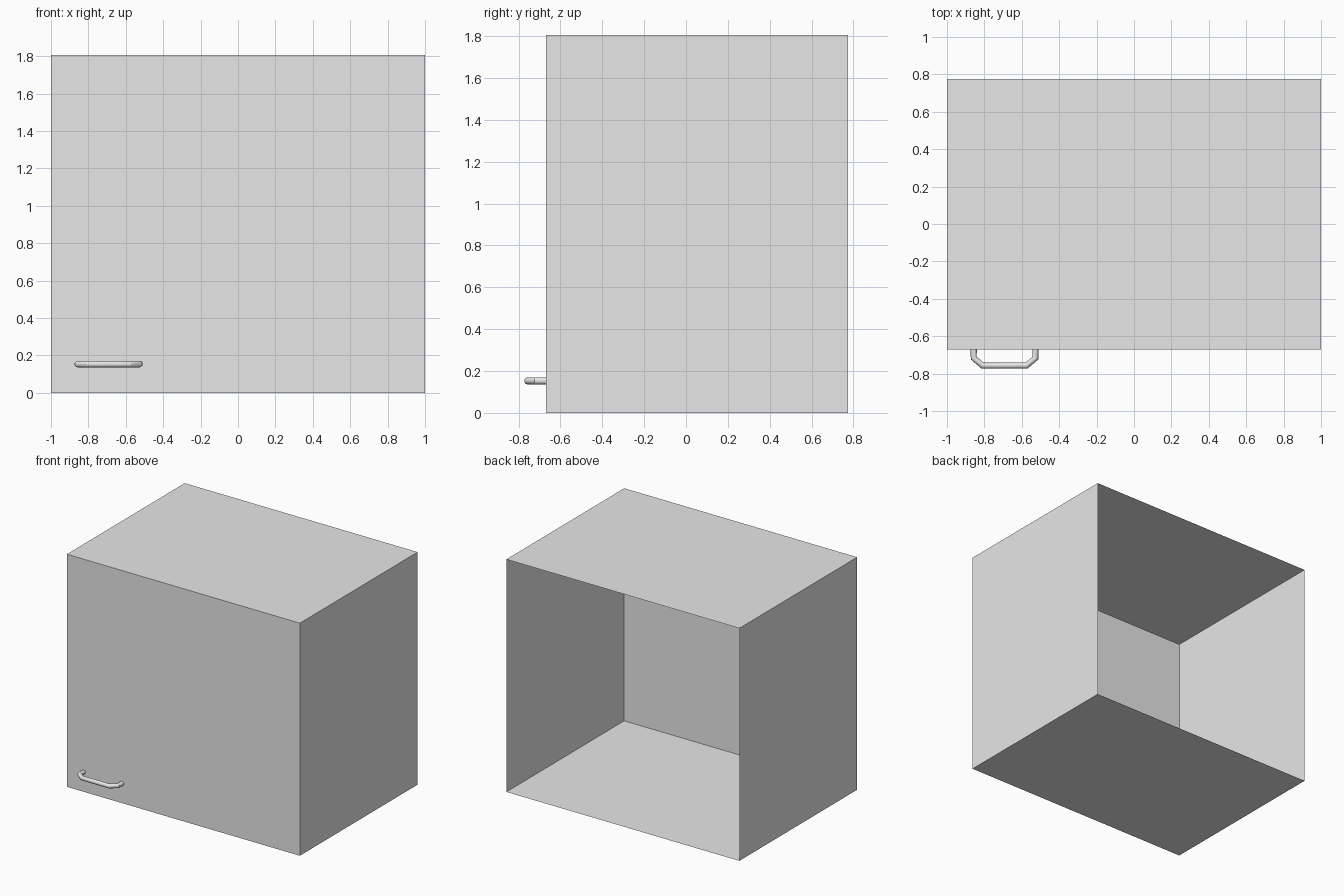
import bpy, bmesh
from mathutils import Vector

if "Cube" in bpy.data.objects:
    bpy.data.objects.remove(bpy.data.objects["Cube"])

grey = bpy.data.materials.new("light grey")
grey.diffuse_color = (0.8, 0.8, 0.8, 1)
grey.use_nodes = True
grey.node_tree.nodes["Principled BSDF"].inputs["Base Color"].default_value = grey.diffuse_color

X, Y0, Y1, H = 1.0, -0.67, 0.774, 1.805


def panel(name, corners):
    """One thin sheet of the cabinet."""
    mesh = bpy.data.meshes.new(name)
    mesh.from_pydata([Vector(c) for c in corners], [], [(0, 1, 2, 3)])
    mesh.materials.append(grey)
    obj = bpy.data.objects.new(name, mesh)
    bpy.context.collection.objects.link(obj)
    return obj


# cabinet shell, open at the back
panel("door", [(-X, Y0, 0), (X, Y0, 0), (X, Y0, H), (-X, Y0, H)])
panel("top_panel", [(-X, Y0, H), (X, Y0, H), (X, Y1, H), (-X, Y1, H)])
panel("bottom_panel", [(-X, Y1, 0), (X, Y1, 0), (X, Y0, 0), (-X, Y0, 0)])
panel("right_panel", [(X, Y0, 0), (X, Y1, 0), (X, Y1, H), (X, Y0, H)])
panel("left_panel", [(-X, Y1, 0), (-X, Y0, 0), (-X, Y0, H), (-X, Y1, H)])

# bent tube handle, mirrored about its own centre
cx, cz, half, radius = -0.692, 0.153, 0.165, 0.017
left = [(-half, Y0), (-half, -0.717), (-half + 0.048, -0.757)]
path = left + [(-x, y) for x, y in reversed(left)]
curve = bpy.data.curves.new("handle_path", "CURVE")
curve.dimensions = "3D"
curve.bevel_depth = radius
curve.bevel_resolution = 4
spline = curve.splines.new("POLY")
spline.points.add(len(path) - 1)
for p, (x, y) in zip(spline.points, path):
    p.co = (cx + x, y, cz, 1)
handle = bpy.data.objects.new("handle", curve)
bpy.context.collection.objects.link(handle)
curve.materials.append(grey)
bpy.context.view_layer.objects.active = handle
handle.select_set(True)
bpy.ops.object.convert(target="MESH")
bpy.ops.object.shade_smooth_by_angle(angle=0.6)
